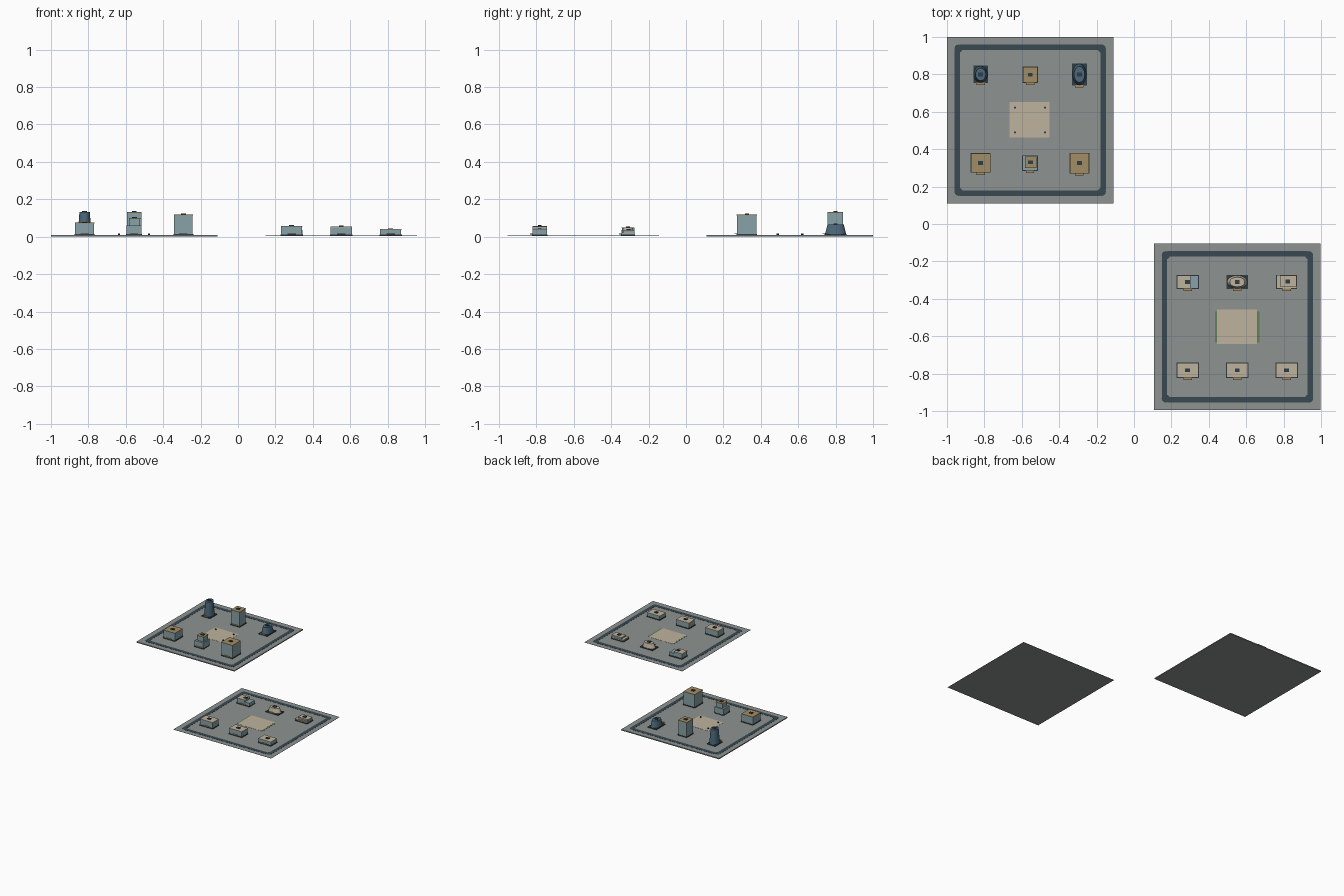
import bpy, bmesh
from mathutils import Matrix

if "Cube" in bpy.data.objects:
    bpy.data.objects.remove(bpy.data.objects["Cube"])

COLS = {"pavement": (.27, .29, .28), "asphalt": (.04, .065, .085), "wall": (.25, .36, .39),
        "glass": (.07, .14, .2), "ochre": (.36, .27, .13), "sand": (.52, .45, .34),
        "dark": (.03, .045, .06), "green": (.12, .22, .1)}
MATS = {}
for key, c in COLS.items():
    MATS[key] = bpy.data.materials.new(key)
    MATS[key].diffuse_color = (*c, 1)


def finish(name, bm, mat):
    me = bpy.data.meshes.new(name)
    bm.to_mesh(me)
    bm.free()
    me.materials.append(MATS[mat])
    ob = bpy.data.objects.new(name, me)
    bpy.context.collection.objects.link(ob)
    return ob


def box(name, x, y, z0, w, d, h, mat):
    bm = bmesh.new()
    bmesh.ops.create_cube(bm, size=1, matrix=Matrix.Translation((x, y, z0 + h / 2))
                          @ Matrix.Diagonal((w, d, h, 1)))
    return finish(name, bm, mat)


def taper(name, x, y, z0, w, d, h, top, mat, n=24):
    bm = bmesh.new()
    bmesh.ops.create_cone(bm, cap_ends=True, segments=n, radius1=.5, radius2=.5 * top, depth=1,
                          matrix=Matrix.Translation((x, y, z0 + h / 2)) @ Matrix.Diagonal((w, d, h, 1)))
    return finish(name, bm, mat)


def block(name, x, y, w, d, z0, z1, roof):
    # wall body with a thin roof slab
    box(name + "_body", x, y, z0, w - .003, d - .003, z1 - z0 - .004, "wall")
    box(name + "_roof", x, y, z1 - .004, w, d, .004, roof)


def dressing(name, x, y, w, d, z0, top, roof, ux=0, uy=0):
    # plinth, entrance canopy and rooftop unit shared by every building
    box(name + "_plinth", x, y, z0, w + .003, d + .003, .006, "dark")
    box(name + "_canopy", x, y - d / 2 - .006, z0 + .008, .045, .014, .004, "ochre")
    box(name + "_roof_unit", x + ux, y + uy, top, .026, .021, .005, "dark")


def site(name, x, y, z0, z1):
    # paved plate and rounded-corner ring road
    box(name + "_plate", x, y, z0, .89, .89, z1 - z0, "pavement")
    for s in (-1, 1):
        box(name + "_road_x", x, y + s * .39, z1, .75, .029, .001, "asphalt")
        box(name + "_road_y", x + s * .39, y, z1, .029, .75, .001, "asphalt")
        for t in (-1, 1):
            taper(name + "_road_corner", x + s * .383, y + t * .383, z1, .044, .044, .001, 1, "asphalt", 12)


# ---- tall district (back left) ----
g = .008
site("tall_site", -.555, .555, 0, g)
box("tall_plaza", -.558, .557, g, .215, .19, .001, "sand")
for sx in (-.08, .08):
    for sy in (-.066, .066):
        taper("bollard", -.556 + sx, .556 + sy, g, .012, .012, .009, 1, "dark", 8)
for nm, x, y, w, d, top in (("back_tower", -.555, .798, .079, .084, .132),
                            ("left_block", -.82, .327, .105, .102, .075),
                            ("right_block", -.292, .325, .103, .108, .118)):
    block(nm, x, y, w, d, g, top, "ochre")
    dressing(nm, x, y, w, d, g, top, "ochre")
# stepped tower
box("stepped_lower", -.556, .325, g, .08, .08, .052, "wall")
block("stepped_upper", -.553, .33, .062, .062, .06, .1, "ochre")
dressing("stepped", -.556, .325, .08, .08, g, .1, "ochre", .003, .005)
# oval tapered towers
for nm, x, w, d, top in (("oval_tall", -.82, .074, .09, .132), ("oval_short", -.292, .076, .115, .066)):
    taper(nm + "_body", x, .8, g, w, d, top - g, .75, "glass")
    dressing(nm, x, .8, w, d, g, top, "ochre")

# ---- low district (front right) ----
g = .005
site("low_site", .553, -.55, .004, g)
box("low_plaza", .551, -.55, g, .215, .185, .001, "sand")
box("lawn", .553, -.55, g, .238, .165, .0006, "green")
for nm, x, top in (("low_left", .287, .058), ("low_middle", .552, .054), ("low_right", .816, .04)):
    block(nm, x, -.782, .116, .08, g, top, "sand")
    dressing(nm, x, -.782, .116, .08, g, top, "sand")
# split block with lower wing
block("split_main", .266, -.31, .074, .07, g, .05, "sand")
box("split_wing", .324, -.311, g, .042, .07, .03, "wall")
dressing("split", .287, -.31, .116, .072, g, .05, "sand")
# oval pavilion
taper("pavilion_body", .552, -.31, g, .112, .072, .043, .72, "sand")
dressing("pavilion", .552, -.31, .112, .072, g, .048, "sand")
# stepped low block
block("terrace_lower", .816, -.31, .11, .072, g, .022, "sand")
block("terrace_upper", .825, -.305, .088, .06, .022, .036, "sand")
dressing("terrace", .816, -.31, .11, .072, g, .036, "sand", .006, .003)

for m in bpy.data.materials:
    if m.users and not m.is_grease_pencil:
        m.use_nodes = True
        m.node_tree.nodes["Principled BSDF"].inputs["Base Color"].default_value = m.diffuse_color
